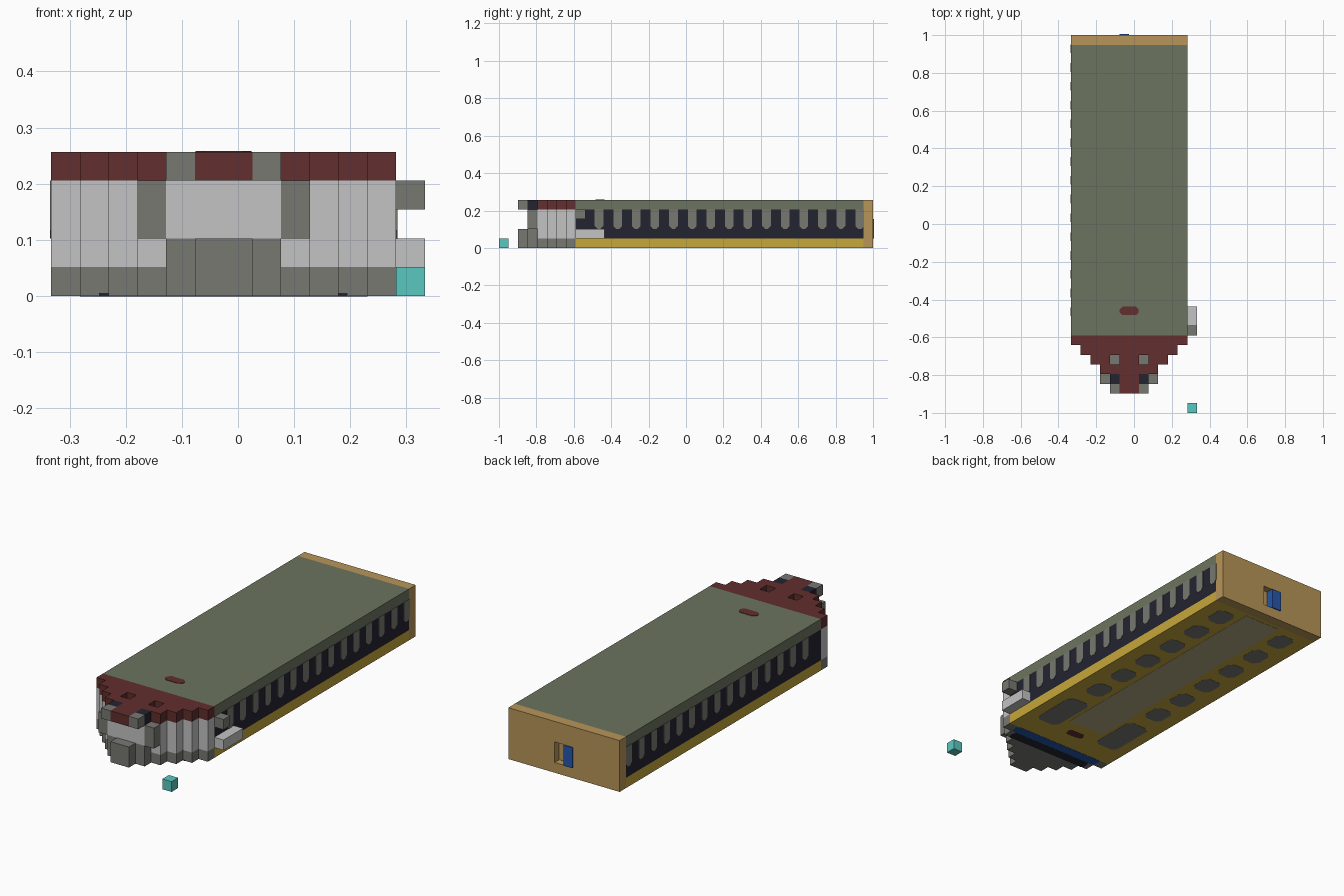
import bpy, bmesh
from mathutils import Vector

cube = bpy.data.objects.get("Cube")
if cube:
    bpy.data.objects.remove(cube, do_unlink=True)

U = 2 / 39                          # edge of one block
ORIGIN = Vector((-6.5 * U, -1, 0))
LEFT, RIGHT = 5.5 * U, -6.5 * U     # side walls of the hull
MID = -U / 2


def material(name, rgb):
    lin = [((c / 255 + 0.055) / 1.055) ** 2.4 for c in rgb]
    m = bpy.data.materials.new(name)
    m.use_nodes = True
    m.diffuse_color = (*lin, 1)
    m.node_tree.nodes["Principled BSDF"].inputs["Base Color"].default_value = (*lin, 1)
    return m


red = material("maroon", (98, 46, 46))
light = material("light grey", (195, 195, 195))
grey = material("warm grey", (120, 120, 114))
navy = material("dark navy", (35, 36, 48))
green = material("olive green", (108, 116, 94))
yellow = material("mustard", (198, 168, 58))
tan = material("tan", (184, 149, 88))
cyan = material("turquoise", (90, 200, 192))
blue = material("blue", (38, 86, 170))
beige = material("beige", (180, 168, 130))


def finish(name, bm, mat):
    bmesh.ops.recalc_face_normals(bm, faces=bm.faces)
    mesh = bpy.data.meshes.new(name)
    bm.to_mesh(mesh)
    bm.free()
    mesh.materials.append(mat)
    obj = bpy.data.objects.new(name, mesh)
    bpy.context.collection.objects.link(obj)


def blocks(name, mat, *spans):
    """Boxes given as (x0, x1, y0, y1, z0, z1) in block units."""
    bm = bmesh.new()
    for x0, x1, y0, y1, z0, z1 in spans:
        lo, size = Vector((x0, y0, z0)), Vector((x1 - x0, y1 - y0, z1 - z0))
        for v in bmesh.ops.create_cube(bm, size=1)["verts"]:
            p = lo + size * 0.5 + Vector(a * b for a, b in zip(v.co, size))
            v.co = ORIGIN + p * U
    finish(name, bm, mat)


def plates(name, mat, places, half, cut, axes, depth=0.004, top_cut=None):
    """Thin plates with cut corners; axes are the two in-plane directions."""
    bm = bmesh.new()
    w, h = half
    t = cut if top_cut is None else top_cut
    outline = [(cut - w, -h), (w - cut, -h), (w, cut - h), (w, h - t),
               (w - t, h), (t - w, h), (t - w if t == 0 else -w, h - t), (-w, cut - h)]
    unique = list(dict.fromkeys(outline))
    normal = 3 - axes[0] - axes[1]
    for c in places:
        rings = []
        for side in (-1, 1):
            ring = []
            for a, b in unique:
                p = Vector(c)
                p[axes[0]] += a
                p[axes[1]] += b
                p[normal] += side * depth / 2
                ring.append(bm.verts.new(p))
            bm.faces.new(ring)
            rings.append(ring)
        n = len(unique)
        for i in range(n):
            k = (i + 1) % n
            bm.faces.new((rings[0][i], rings[0][k], rings[1][k], rings[1][i]))
    finish(name, bm, mat)


# Long hull in three layers
blocks("hull_floor", yellow, (0, 12, 8, 38, 0, 1))
blocks("window_band", navy, (0, 12, 8, 38, 1, 4))
blocks("hull_roof", green, (0, 12, 8, 38, 4, 5))

# Rear wall with a two-block opening, half filled
blocks("rear_wall", tan, (0, 5, 38, 39, 0, 5), (7, 12, 38, 39, 0, 5),
       (5, 7, 38, 39, 0, 1), (5, 7, 38, 39, 3, 5), (5, 7, 38, 38.3, 1, 3))
blocks("rear_hatch", blue, (5, 6, 38.3, 39.1, 1, 3))

# Stepped nose: each row narrows by a block per side
rows = [(7 - j, 5 + j, j) for j in range(4, 8)]
blocks("nose_skirt", grey, *[(a, b, j, j + 1, 0, 1) for a, b, j in rows],
       (4, 8, 3, 4, 0, 2))
blocks("nose_wall", light, *[(a, b, j, j + 1, 1, 4) for a, b, j in rows],
       (4, 8, 3, 4, 2, 4))
blocks("nose_roof", red, *[(a, b, j, j + 1, 4, 5) for a, b, j in rows if j != 5],
       (2, 4, 5, 6, 4, 5), (5, 7, 5, 6, 4, 5), (8, 10, 5, 6, 4, 5),
       (5, 7, 2, 4, 4, 5))
blocks("roof_wells", grey, (4, 5, 5, 6, 4, 4.1), (7, 8, 5, 6, 4, 4.1))
blocks("visor_vents", navy, (4, 5, 3, 4, 4, 5), (7, 8, 3, 4, 4, 5))
blocks("visor_tips", grey, (4, 5, 2, 3, 4, 5), (7, 8, 2, 3, 4, 5))
blocks("nose_pillars", grey, (3, 4, 3, 4, 2, 4), (8, 9, 3, 4, 2, 4))
blocks("bumper", grey, (5, 7, 2, 3, 0, 2))

# Left side fittings and the loose block ahead
blocks("side_step", light, (12, 13, 8, 11, 1, 2))
blocks("side_mirror", grey, (12, 13, 8, 9, 3, 4))
blocks("loose_block", cyan, (12, 13, 0, 1, 0, 1))

# Pillars between the side windows
plates("window_pillars", grey,
       [(x, -0.465 + 0.0995 * i, 3 * U) for x in (LEFT, RIGHT) for i in range(15)],
       (0.023, U), 0.014, (1, 2), top_cut=0)

# Red badges on roof and floor
plates("badges", red, [(MID, -0.46, 5 * U), (MID, -0.47, 0.002)],
       (0.05, 0.023), 0.015, (0, 1))

# Underside panels
plates("keel_strip", beige, [(MID, 0.27, 0.002)], (2 * U, 0.66), 0.005, (0, 1), 0.006)
sides = (MID - 3.6 * U, MID + 3.6 * U)
plates("floor_panels", grey, [(x, 0.84 - 0.182 * i, 0.002) for x in sides for i in range(6)],
       (0.05, 0.058), 0.022, (0, 1), 0.006)
plates("front_floor_panels", grey, [(x, -0.34, 0.002) for x in sides],
       (0.062, 0.13), 0.022, (0, 1), 0.006)
plates("under_nose_blue_band", blue, [(MID, -0.615, 0.002)], (5 * U, U / 2), 0.01, (0, 1), 0.006)
plates("under_nose_dark_band", navy, [(MID, -0.667, 0.002)], (4.5 * U, U / 2), 0.01, (0, 1), 0.006)
